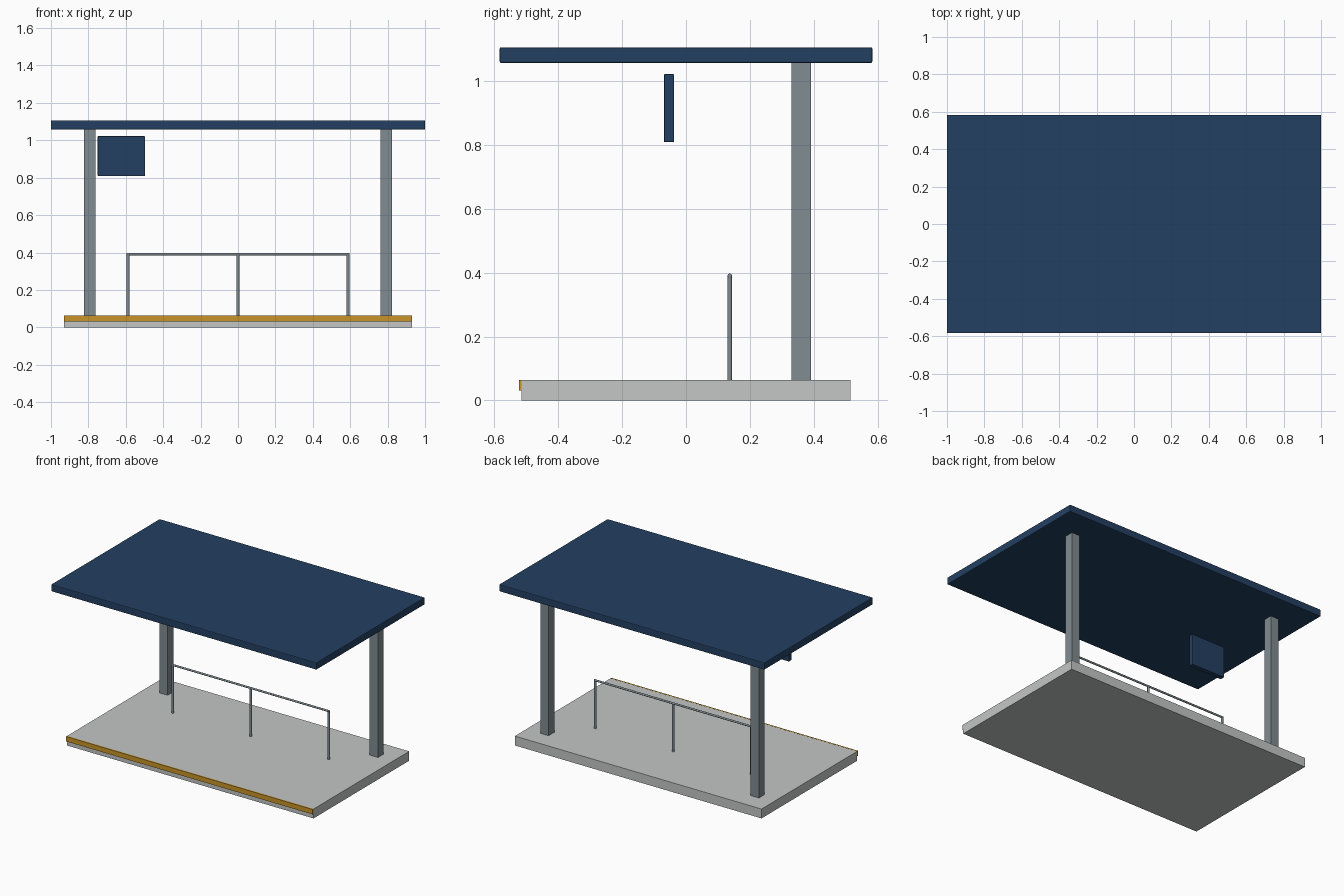
import bpy
from mathutils import Vector

if "Cube" in bpy.data.objects:
    bpy.data.objects.remove(bpy.data.objects["Cube"])


def material(name, rgb):
    m = bpy.data.materials.new(name)
    m.diffuse_color = (*rgb, 1)
    m.use_nodes = True
    m.node_tree.nodes["Principled BSDF"].inputs["Base Color"].default_value = m.diffuse_color
    return m


navy = material("navy paint", (0.017, 0.051, 0.122))
concrete = material("concrete", (0.55, 0.57, 0.56))
steel = material("grey steel", (0.216, 0.262, 0.287))
yellow = material("safety yellow", (0.58, 0.296, 0.022))


def box(name, lo, hi, mat, bevel=0):
    """Box between two corners, with optional small chamfered edges."""
    lo, hi = Vector(lo), Vector(hi)
    bpy.ops.mesh.primitive_cube_add(size=1, location=(lo + hi) / 2)
    ob = bpy.context.object
    ob.name = name
    ob.scale = hi - lo
    bpy.ops.object.transform_apply(location=False, rotation=False, scale=True)
    ob.data.materials.append(mat)
    if bevel:
        mod = ob.modifiers.new("edge", 'BEVEL')
        mod.width = bevel
        mod.segments = 2
    return ob


def tube(name, a, b, radius, mat):
    """Round bar from a to b."""
    a, b = Vector(a), Vector(b)
    bpy.ops.mesh.primitive_cylinder_add(vertices=16, radius=radius, depth=(b - a).length,
                                        location=(a + b) / 2)
    ob = bpy.context.object
    ob.name = name
    ob.rotation_euler = (b - a).to_track_quat('Z', 'Y').to_euler()
    ob.data.materials.append(mat)
    bpy.ops.object.shade_smooth_by_angle()
    return ob


FLOOR = 0.064

# Platform with a yellow strip along its front edge
box("platform", (-0.93, -0.515, 0), (0.93, 0.515, FLOOR), concrete)
box("edge_strip", (-0.93, -0.524, 0.031), (0.93, -0.514, FLOOR + 0.0005), yellow)

# Roof on two rear posts
box("roof", (-1, -0.584, 1.057), (1, 0.584, 1.106), navy, 0.005)
for side, x in (("left", -0.793), ("right", 0.793)):
    box(side + "_post", (x - 0.031, 0.33, FLOOR), (x + 0.031, 0.392, 1.058), steel)

# Sign panel below the roof
box("sign_panel", (-0.75, -0.069, 0.809), (-0.497, -0.037, 1.022), navy, 0.003)

# Leaning rail on three legs
RAIL_Y, RAIL_Z = 0.137, 0.391
tube("lean_rail", (-0.595, RAIL_Y, RAIL_Z), (0.595, RAIL_Y, RAIL_Z), 0.0065, steel)
for i, x in enumerate((-0.588, 0, 0.588)):
    tube(f"rail_leg_{i + 1}", (x, RAIL_Y, FLOOR), (x, RAIL_Y, RAIL_Z + 0.002), 0.0075, steel)
